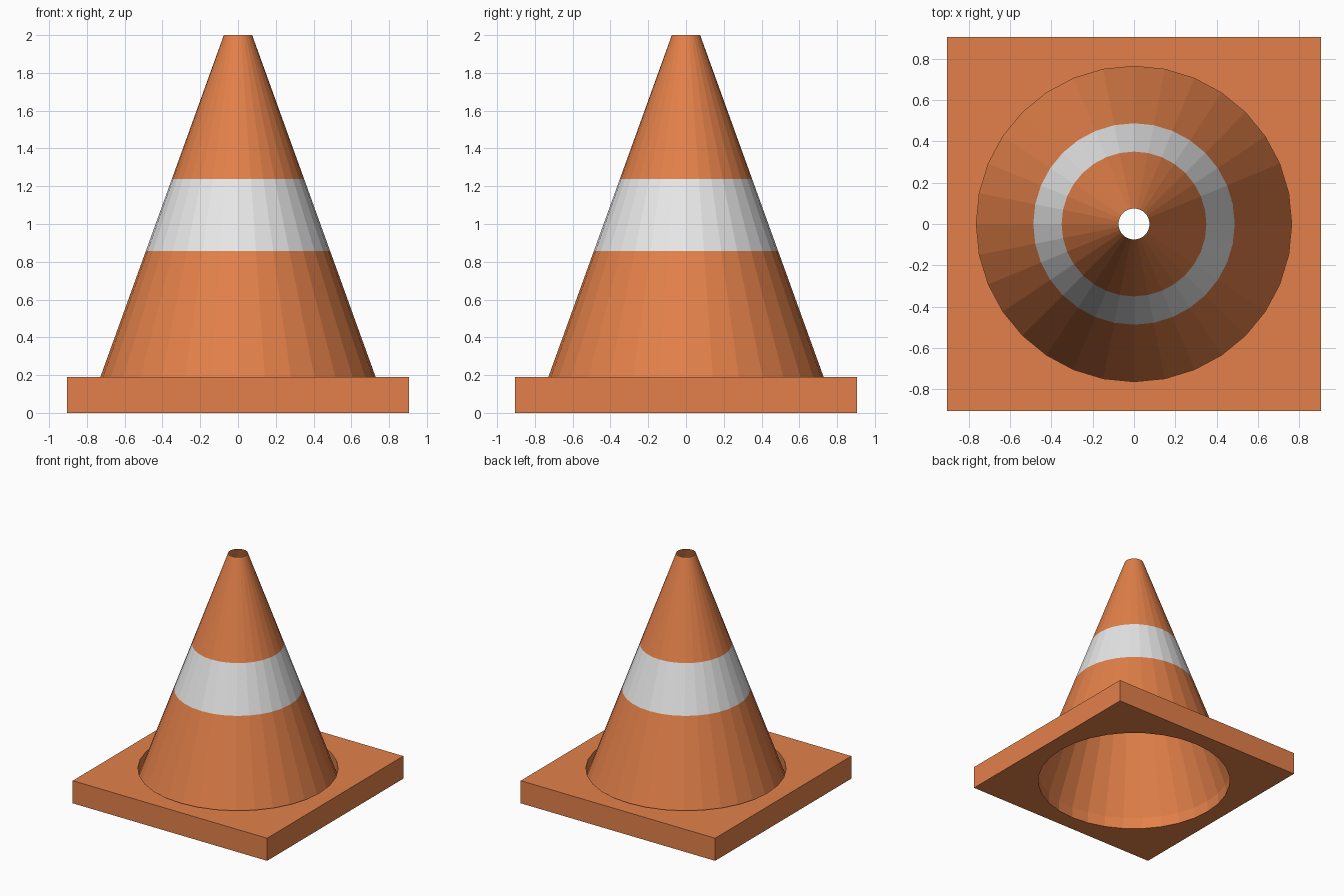
import bpy
import math

if "Cube" in bpy.data.objects:
    bpy.data.objects.remove(bpy.data.objects["Cube"])

SIDES = 32
HALF = 0.904      # half width of the square foot
HOLE = 0.763      # radius of the round opening in the foot
FOOT = 0.19       # foot thickness


def material(name, rgb):
    m = bpy.data.materials.new(name)
    m.diffuse_color = (*rgb, 1.0)
    m.use_nodes = True
    m.node_tree.nodes["Principled BSDF"].inputs["Base Color"].default_value = m.diffuse_color
    return m


orange = material("orange", (0.765, 0.217, 0.067))
white = material("white", (0.80, 0.80, 0.80))


def circle(r):
    return lambda c, s: (r * c, r * s)


def square(h):
    # push each direction out to the square; 45 degree steps hit the corners
    return lambda c, s: (h * c / max(abs(c), abs(s)), h * s / max(abs(c), abs(s)))


def loft(name, rings, closed=False):
    """Join (outline, height) rings with quads; faces run ring by ring."""
    verts, faces = [], []
    for outline, z in rings:
        for i in range(SIDES):
            a = 2 * math.pi * i / SIDES
            verts.append((*outline(math.cos(a), math.sin(a)), z))
    n = len(rings)
    for k in range(n if closed else n - 1):
        lo, hi = k * SIDES, ((k + 1) % n) * SIDES
        for i in range(SIDES):
            j = (i + 1) % SIDES
            faces.append((lo + i, lo + j, hi + j, hi + i))
    mesh = bpy.data.meshes.new(name)
    mesh.from_pydata(verts, [], faces)
    mesh.update()
    obj = bpy.data.objects.new(name, mesh)
    bpy.context.collection.objects.link(obj)
    return obj


# Square foot with a round through hole
foot = loft("foot", [(square(HALF), 0), (square(HALF), FOOT),
                     (circle(HOLE), FOOT), (circle(HOLE), 0)], closed=True)
foot.data.materials.append(orange)

# Hollow cone, open at both ends, joined to the hole wall at mid thickness
Z0, Z1, R1 = FOOT / 2, 2.0, 0.075
heights = [Z0, 0.858, 1.238, Z1]
cone = loft("cone", [(circle(HOLE + (R1 - HOLE) * (z - Z0) / (Z1 - Z0)), z)
                     for z in heights])
cone.data.materials.append(orange)
cone.data.materials.append(white)

# White reflective band, chosen by height
for p in cone.data.polygons:
    p.material_index = 1 if 0.858 < p.center.z < 1.238 else 0
